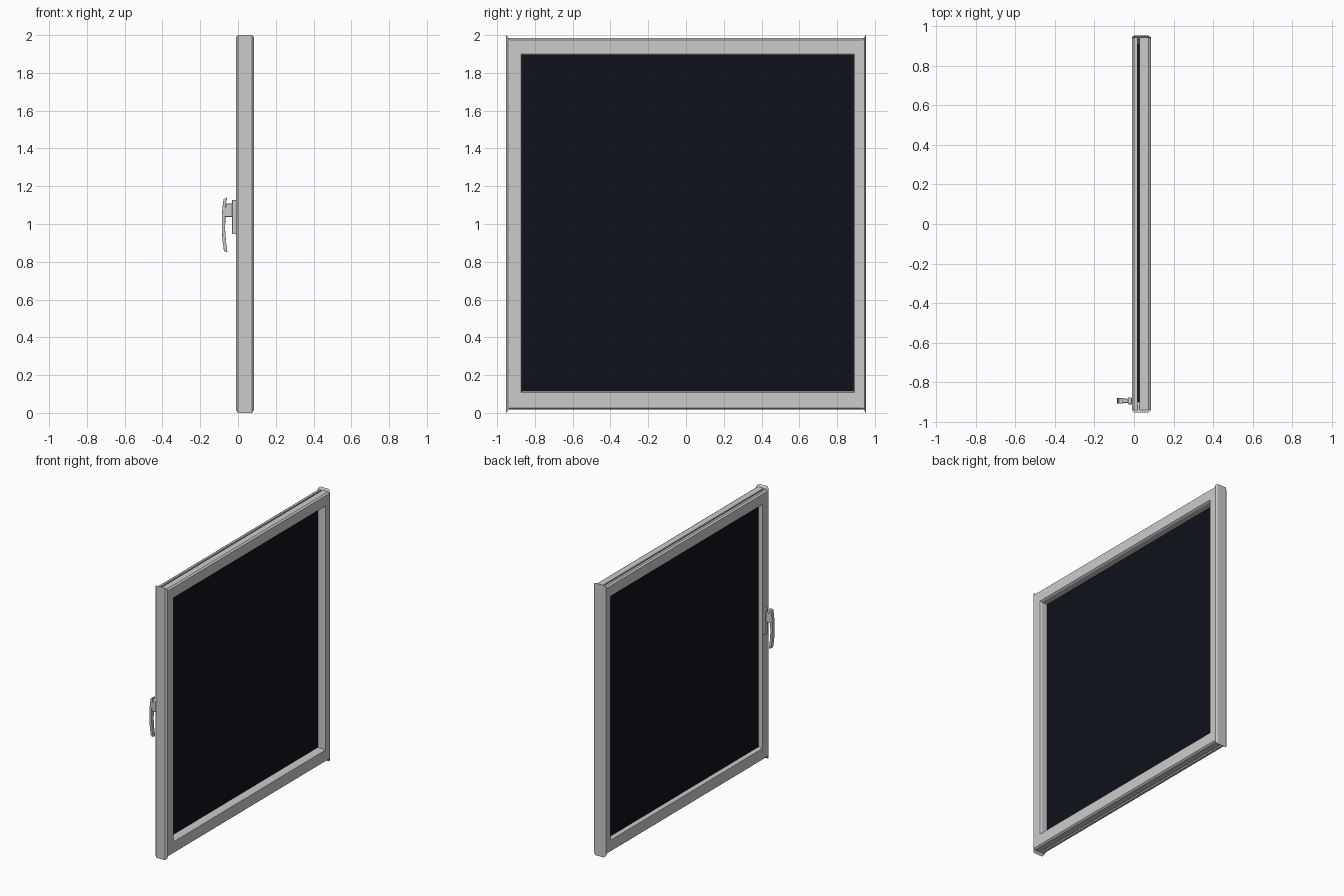
import bpy, bmesh
from mathutils import Vector

if "Cube" in bpy.data.objects:
    bpy.data.objects.remove(bpy.data.objects["Cube"])

X0, X1 = -0.011, 0.085          # frame depth
G0, G1 = 0.017, 0.028           # glass slot


def finish(name, bm, mat=None, bevel=0):
    bmesh.ops.recalc_face_normals(bm, faces=bm.faces)
    me = bpy.data.meshes.new(name)
    bm.to_mesh(me)
    bm.free()
    ob = bpy.data.objects.new(name, me)
    bpy.context.collection.objects.link(ob)
    if mat:
        me.materials.append(mat)
    if bevel:
        m = ob.modifiers.new("bevel", "BEVEL")
        m.width, m.segments = bevel, 2
    return ob


def loft(name, ring_a, ring_b, **kw):
    bm = bmesh.new()
    a = [bm.verts.new(p) for p in ring_a]
    b = [bm.verts.new(p) for p in ring_b]
    n = len(a)
    bm.faces.new(a)
    bm.faces.new(b[::-1])
    for i in range(n):
        bm.faces.new((a[i], a[(i + 1) % n], b[(i + 1) % n], b[i]))
    return finish(name, bm, **kw)


def box(name, x, y, z, **kw):
    ring = [(x[0], z[0]), (x[1], z[0]), (x[1], z[1]), (x[0], z[1])]
    return extrude_y(name, ring, y, **kw)


def extrude_y(name, pts, y, **kw):
    return loft(name, [(p, y[0], q) for p, q in pts], [(p, y[1], q) for p, q in pts], **kw)


# Mitre corners as (inner, outer) pairs in y, z
corner = {
    "bl": (Vector((-0.867, 0.115)), Vector((-0.952, 0))),
    "br": (Vector((0.887, 0.115)), Vector((0.952, 0))),
    "tl": (Vector((-0.867, 1.893)), Vector((-0.952, 2))),
    "tr": (Vector((0.887, 1.893)), Vector((0.952, 2))),
}


def bar(name, profile, start, end):
    def ring(c):
        i, o = corner[c]
        return [(x, *i.lerp(o, t)) for x, t in profile]
    return loft(name, ring(start), ring(end))


# Stiles: chamfered solid section, mitred at both ends
c = 0.012
stile = [(X0, 0.07), (X0, 0.88), (X0 + c, 1), (X1 - c, 1),
         (X1, 0.88), (X1, 0.07), (X1 - c, 0), (X0 + c, 0)]
bar("left_stile", stile, "bl", "tl")
bar("right_stile", stile, "br", "tr")

# Rails: two halves either side of the open glass slot
T = 0.85
half_in = [(X0, 0.07), (X0, T - 0.08), (X0 + c, T), (G0, T), (G0, 0), (X0 + c, 0)]
half_out = [(X1, 0.07), (X1, T - 0.08), (X1 - c, T), (G1, T), (G1, 0), (X1 - c, 0)]
for rail, s, e in (("bottom", "bl", "br"), ("top", "tl", "tr")):
    bar(rail + "_rail_inside", half_in, s, e)
    bar(rail + "_rail_outside", half_out, s, e)

# Dark glass pane
dark = bpy.data.materials.new("dark_glass")
dark.diffuse_color = (0.004, 0.006, 0.010, 1)
dark.use_nodes = True
dark.node_tree.nodes["Principled BSDF"].inputs["Base Color"].default_value = dark.diffuse_color
box("glass_pane", (G0, G1), (-0.9, 0.91), (0.06, 1.95), mat=dark)

# Handle: backplate, neck and curved lever
box("handle_plate", (-0.031, X0), (-0.911, -0.876), (0.947, 1.128), bevel=0.003)
box("handle_neck", (-0.068, -0.029), (-0.904, -0.883), (1.038, 1.108), bevel=0.003)
lever = [(-0.056, 1.142), (-0.076, 1.132), (-0.083, 1.08), (-0.086, 1.01), (-0.083, 0.92),
         (-0.074, 0.856), (-0.056, 0.852), (-0.063, 0.90), (-0.068, 0.97),
         (-0.067, 1.04), (-0.064, 1.108)]
extrude_y("handle_lever", lever, (-0.907, -0.88), bevel=0.002)
